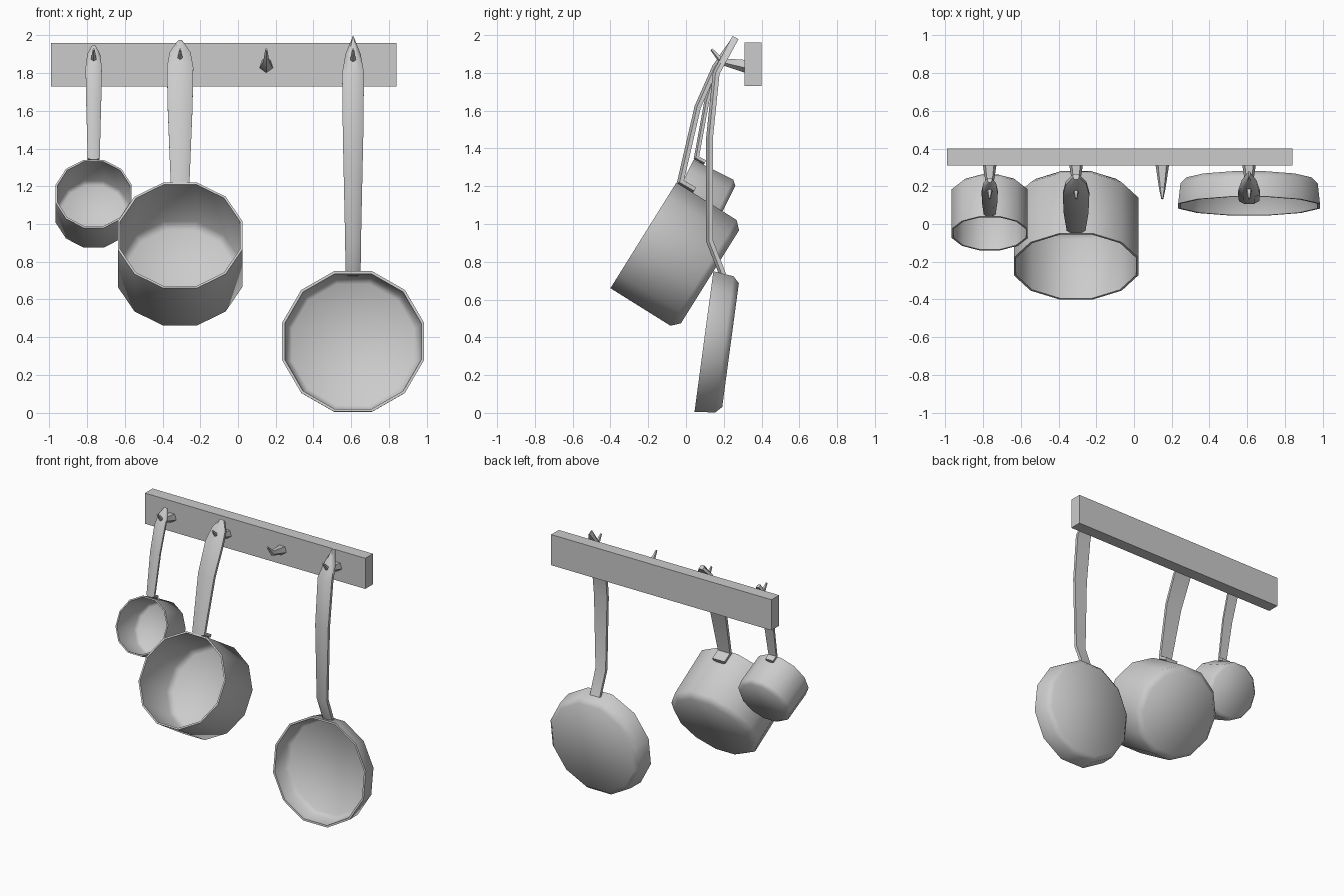
import bpy, bmesh
from math import cos, sin, pi, radians
from mathutils import Vector

if "Cube" in bpy.data.objects:
    bpy.data.objects.remove(bpy.data.objects["Cube"], do_unlink=True)

GREY = (0.6, 0.6, 0.6, 1)
metal = bpy.data.materials.new("light_grey_metal")
metal.use_nodes = True
metal.diffuse_color = GREY
metal.node_tree.nodes["Principled BSDF"].inputs["Base Color"].default_value = GREY


def finish(name, bm, angle=None):
    """Turn a bmesh into a named object, smooth below the given angle."""
    bmesh.ops.recalc_face_normals(bm, faces=bm.faces)
    mesh = bpy.data.meshes.new(name)
    bm.to_mesh(mesh)
    bm.free()
    mesh.materials.append(metal)
    obj = bpy.data.objects.new(name, mesh)
    bpy.context.collection.objects.link(obj)
    if angle:
        bpy.ops.object.select_all(action='DESELECT')
        obj.select_set(True)
        bpy.context.view_layer.objects.active = obj
        bpy.ops.object.shade_smooth_by_angle(angle=radians(angle))


def loft(name, sections, angle):
    """Join rings of equal length with quads and cap both ends."""
    bm = bmesh.new()
    rings = [[bm.verts.new(p) for p in s] for s in sections]
    n = len(rings[0])
    for a, b in zip(rings, rings[1:]):
        for i in range(n):
            j = (i + 1) % n
            bm.faces.new((a[i], a[j], b[j], b[i]))
    bm.faces.new(rings[0])
    bm.faces.new(rings[-1])
    finish(name, bm, angle)


def vessel(name, x, top, bottom, depth, bevel, taper, wall):
    """Twelve-sided open vessel; top and bottom are the (y, z) rim points."""
    top, bottom = Vector((0, *top)), Vector((0, *bottom))
    centre = (top + bottom) / 2 + Vector((x, 0, 0))
    up = (top - bottom).normalized()
    axis = Vector((0, up.z, -up.y))
    r = (top - bottom).length / 2
    side = depth - bevel
    profile = [(r - taper - bevel, depth), (r - taper, side), (r, 0),
               (r - wall, 0), (r - taper - wall, side - wall / 2),
               (r - taper - bevel - wall / 2, depth - wall)]
    rings = []
    for apothem, d in profile:
        rad = apothem / cos(pi / 12)
        rings.append([centre + axis * d + Vector((1, 0, 0)) * rad * cos(a) + up * rad * sin(a)
                      for a in [(k + 0.5) * pi / 6 for k in range(12)]])
    loft(name, rings, 60)


def handle(name, x, stations, thick):
    """Flat-backed handle with a rounded front along (y, z, half width) stations."""
    pts = [Vector((0, y, z)) for y, z, w in stations]
    dirs = [(b - a).normalized() for a, b in zip(pts, pts[1:])]
    dirs = [dirs[0]] + dirs + [dirs[-1]]
    rings = []
    for i, (p, (_, _, w)) in enumerate(zip(pts, stations)):
        t = (dirs[i] + dirs[i + 1]).normalized()
        mitre = thick / 2 / t.dot(dirs[i])
        front = Vector((0, -t.z, t.y)) * mitre
        shape = [(-1, -1), (1, -1), (1, 0.2), (0.5, 1), (-0.5, 1), (-1, 0.2)]
        rings.append([p + Vector((x + w * u, 0, 0)) + front * v for u, v in shape])
    loft(name, rings, 50)


def hook(name, x):
    """Five-sided tapering peg with an upturned point."""
    rings = []
    for y, z, r, tilt in [(0.315, 1.838, 0.038, 0), (0.19, 1.862, 0.018, 0.4),
                          (0.135, 1.925, 0.006, 0.8)]:
        rings.append([(x + r * sin(a), y - r * cos(a) * tilt, z - r * cos(a))
                      for a in [2 * pi * k / 5 for k in range(5)]])
    loft(name, rings, 30)


# Wall rail
bm = bmesh.new()
bmesh.ops.create_cube(bm, size=1)
bmesh.ops.scale(bm, vec=(1.83, 0.09, 0.23), verts=bm.verts)
bmesh.ops.translate(bm, vec=(-0.075, 0.355, 1.845), verts=bm.verts)
finish("wall_rail", bm)

# Hooks
SMALL, LARGE, PAN = -0.765, -0.307, 0.61
for number, x in enumerate((SMALL, LARGE, 0.15, PAN), 1):
    hook(f"hook_{number}", x)

# Pots and pan
vessel("small_pot", SMALL, (0.04, 1.34), (-0.14, 0.98), 0.26, 0.025, 0, 0.01)
vessel("large_pot", LARGE, (-0.05, 1.22), (-0.4, 0.66), 0.415, 0.04, 0, 0.012)
vessel("frying_pan", PAN, (0.145, 0.75), (0.045, 0.005), 0.142, 0.033, 0.012, 0.014)

# Handles, from the foot up to the pointed end
handle("small_pot_handle", SMALL, [
    (0.1, 1.325, 0.032), (0.055, 1.35, 0.032), (0.11, 1.65, 0.04),
    (0.165, 1.83, 0.043), (0.205, 1.9, 0.034), (0.232, 1.94, 0.012)], 0.026)
handle("large_pot_handle", LARGE, [
    (0.045, 1.178, 0.05), (-0.03, 1.222, 0.05), (0.062, 1.62, 0.066),
    (0.155, 1.83, 0.07), (0.21, 1.91, 0.055), (0.25, 1.965, 0.016)], 0.034)
handle("frying_pan_handle", PAN, [
    (0.195, 0.73, 0.04), (0.125, 0.91, 0.042), (0.125, 1.46, 0.054),
    (0.16, 1.8, 0.058), (0.215, 1.9, 0.04), (0.262, 1.987, 0.004)], 0.036)
